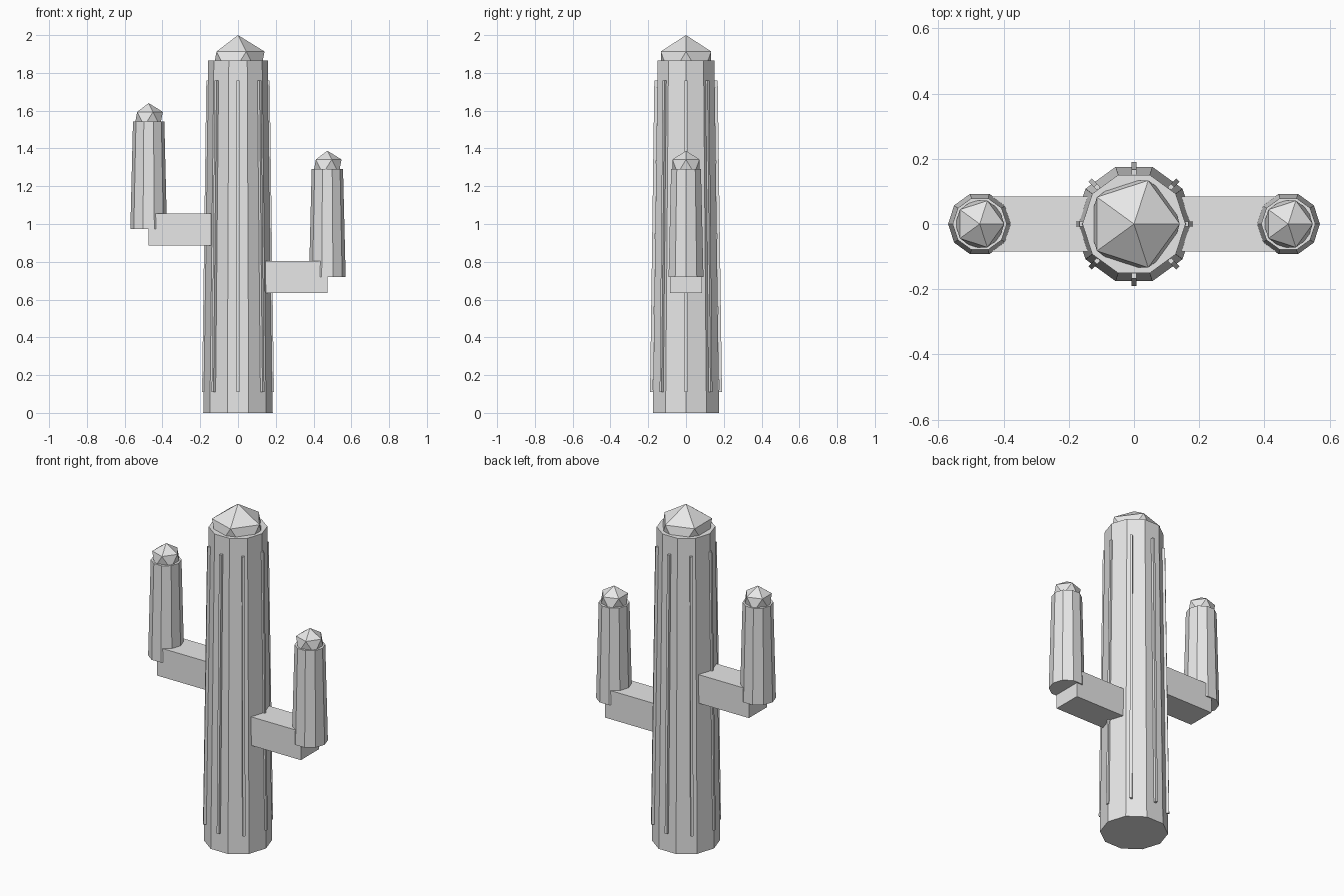
import bpy
import bmesh
from math import cos, sin, pi
from mathutils import Matrix

cube = bpy.data.objects.get("Cube")
if cube:
    bpy.data.objects.remove(cube, do_unlink=True)

# One plain grey for the whole plant
GREY = (0.8, 0.8, 0.8, 1.0)
grey = bpy.data.materials.new("light grey")
grey.use_nodes = True
grey.diffuse_color = GREY
grey.node_tree.nodes["Principled BSDF"].inputs["Base Color"].default_value = GREY


def add_object(name, bm):
    bmesh.ops.recalc_face_normals(bm, faces=bm.faces)
    mesh = bpy.data.meshes.new(name)
    bm.to_mesh(mesh)
    bm.free()
    mesh.materials.append(grey)
    obj = bpy.data.objects.new(name, mesh)
    bpy.context.collection.objects.link(obj)
    return obj


def column(name, x, bottom, top, r_bottom, r_top, sides=10):
    """Tapered closed prism with a corner on the x axis."""
    bm = bmesh.new()
    rings = []
    for z, r in ((bottom, r_bottom), (top, r_top)):
        rings.append([bm.verts.new((x + r * cos(2 * pi * i / sides),
                                    r * sin(2 * pi * i / sides), z))
                      for i in range(sides)])
    low, high = rings
    for i in range(sides):
        j = (i + 1) % sides
        bm.faces.new((low[i], low[j], high[j], high[i]))
    bm.faces.new(low[::-1])
    bm.faces.new(high)
    return add_object(name, bm)


def cap(name, x, z, radius):
    """Faceted twenty-sided tip."""
    bm = bmesh.new()
    bmesh.ops.create_icosphere(bm, subdivisions=1, radius=radius,
                               matrix=Matrix.Translation((x, 0, z)))
    return add_object(name, bm)


def box(name, size, matrix):
    bm = bmesh.new()
    bmesh.ops.create_cube(bm, size=1, matrix=matrix @ Matrix.Diagonal((*size, 1)))
    return add_object(name, bm)


# Trunk and its tip
column("trunk", 0, 0, 1.865, 0.184, 0.158)
cap("trunk_cap", 0, 1.843, 0.157)

# Thin ribs around the trunk, leaning with its taper
for i in range(8):
    place = (Matrix.Rotation(i * pi / 4, 4, "Z")
             @ Matrix.Translation((0.171, 0, 0.935))
             @ Matrix.Rotation(-0.0137, 4, "Y"))
    box(f"rib_{i + 1}", (0.016, 0.014, 1.65), place)

# Arms: a square branch out of the trunk, then an upright column with a tip
REACH = 0.473
for side, sign, branch_z, base, top in (("right", -1, 0.97, 0.973, 1.542),
                                        ("left", 1, 0.72, 0.72, 1.29)):
    box(f"{side}_branch", (REACH, 0.17, 0.17),
        Matrix.Translation((sign * REACH / 2, 0, branch_z)))
    column(f"{side}_arm", sign * REACH, base, top, 0.097, 0.083)
    cap(f"{side}_arm_cap", sign * REACH, top + 0.014, 0.084)
